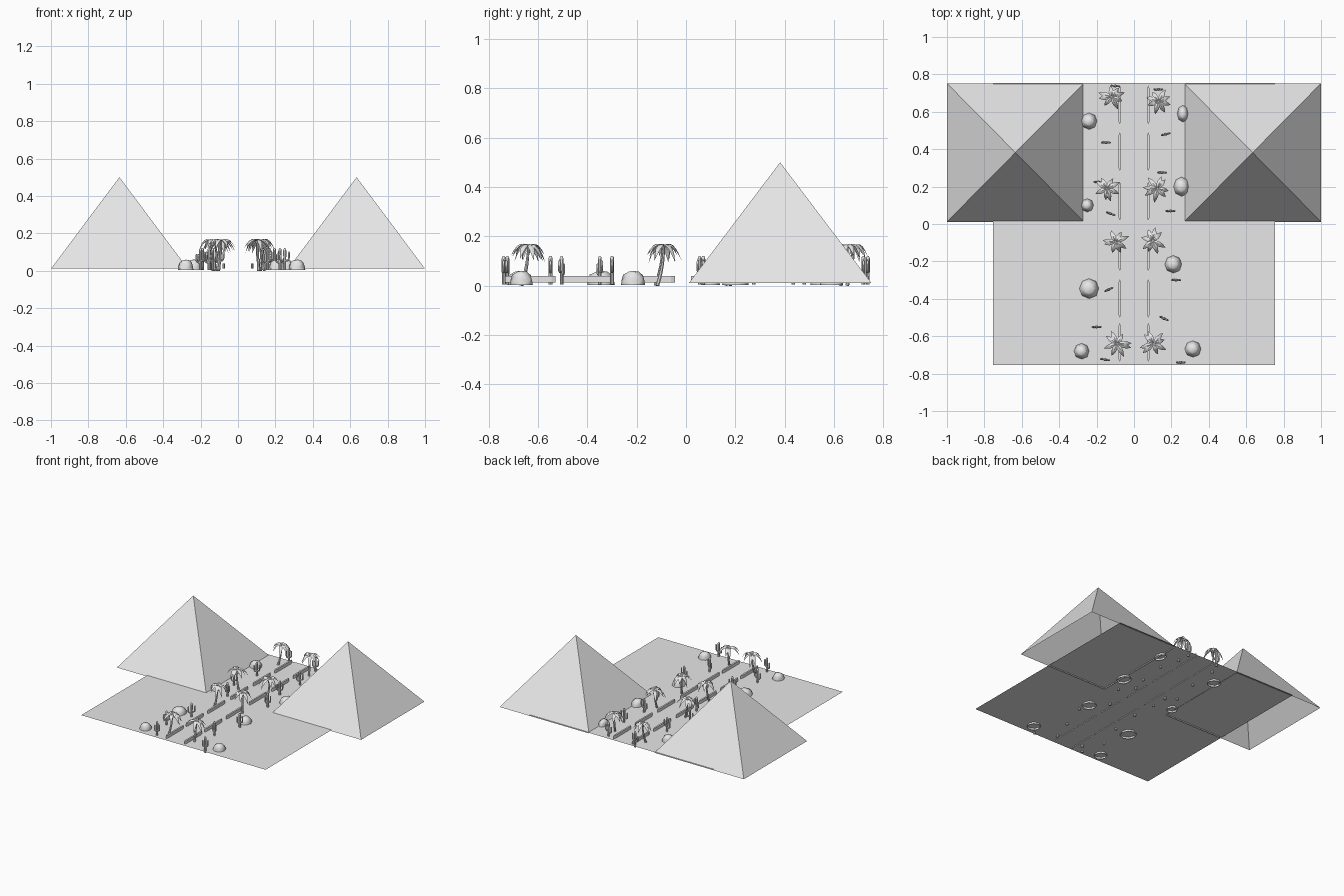
import bpy, bmesh, math, random
from mathutils import Vector, Matrix

random.seed(4)
cube = bpy.data.objects.get("Cube")
if cube:
    bpy.data.objects.remove(cube)

stone = bpy.data.materials.new("plain_grey")
stone.use_nodes = True
GREY = (0.8, 0.8, 0.8, 1)
stone.diffuse_color = GREY
stone.node_tree.nodes["Principled BSDF"].inputs["Base Color"].default_value = GREY

GROUND = 0.017


def finish(bm, name, smooth=None):
    bmesh.ops.recalc_face_normals(bm, faces=bm.faces)
    mesh = bpy.data.meshes.new(name)
    bm.to_mesh(mesh)
    bm.free()
    mesh.materials.append(stone)
    obj = bpy.data.objects.new(name, mesh)
    bpy.context.collection.objects.link(obj)
    if smooth:
        bpy.ops.object.select_all(action='DESELECT')
        obj.select_set(True)
        bpy.context.view_layer.objects.active = obj
        bpy.ops.object.shade_smooth_by_angle(angle=math.radians(smooth))
    return obj


def place(source, name, x, y, angle=0, scale=(1, 1, 1)):
    obj = bpy.data.objects.new(name, source.data)
    bpy.context.collection.objects.link(obj)
    obj.location = (x, y, 0)
    obj.rotation_euler.z = math.radians(angle)
    obj.scale = scale
    return obj


def tube(bm, path, radii, sides=8):
    """Sweep a ring along a path in the xz plane and cap both ends."""
    rings = []
    pts = [Vector(p) for p in path]
    for i, p in enumerate(pts):
        d = (pts[min(i + 1, len(pts) - 1)] - pts[max(i - 1, 0)]).normalized()
        side = Vector((0, 1, 0))
        up = side.cross(d)
        ring = []
        for k in range(sides):
            a = math.tau * k / sides
            ring.append(bm.verts.new(p + radii[i] * (math.cos(a) * up + math.sin(a) * side)))
        rings.append(ring)
    for r, s in zip(rings, rings[1:]):
        for k in range(sides):
            j = (k + 1) % sides
            bm.faces.new((r[k], r[j], s[j], s[k]))
    bm.faces.new(rings[0])
    bm.faces.new(rings[-1])


# Ground sheet, with a slightly raised road strip
def sheet(name, half_x, half_y, z):
    bm = bmesh.new()
    bm.faces.new([bm.verts.new((sx * half_x, sy * half_y, z))
                  for sx, sy in ((-1, -1), (1, -1), (1, 1), (-1, 1))])
    obj = finish(bm, name)
    if obj.data.polygons[0].normal.z < 0:
        obj.data.flip_normals()
    return obj


sheet("ground", 0.755, 0.755, GROUND)
sheet("road", 0.055, 0.755, GROUND + 0.001)

# Pyramids, open underneath
for side, label in ((-1, "right"), (1, "left")):
    bm = bmesh.new()
    base = [bm.verts.new((side * 0.634 + a * 0.366, 0.382 + b * 0.37, 0.011))
            for a, b in ((-1, -1), (1, -1), (1, 1), (-1, 1))]
    apex = bm.verts.new((side * 0.634, 0.382, 0.5))
    for k in range(4):
        bm.faces.new((base[k], base[(k + 1) % 4], apex))
    finish(bm, label + "_pyramid")

# Low kerb rails with pointed ends along both road edges
for side, label in ((-1, "right"), (1, "left")):
    for n, start in enumerate((-0.735, -0.5, -0.25, 0.02, 0.285, 0.535)):
        bm = bmesh.new()
        outline = [(0, 0), (0.006, 0.012), (0.006, 0.19), (0, 0.205), (-0.006, 0.19), (-0.006, 0.012)]
        face = bm.faces.new([bm.verts.new((side * 0.076 + x, start + y, 0.012)) for x, y in outline])
        top = bmesh.ops.extrude_face_region(bm, geom=[face])
        bmesh.ops.translate(bm, vec=(0, 0, 0.027),
                            verts=[v for v in top["geom"] if isinstance(v, bmesh.types.BMVert)])
        finish(bm, f"{label}_kerb_{n}")


# Palm: leaning tapered trunk and drooping folded leaves
def make_palm(name, x, y, turn):
    bm = bmesh.new()
    path, radii = [], []
    for i in range(7):
        t = i / 6
        path.append((-0.03 * (1 - t) ** 2, 0, 0.16 * t))
        radii.append(0.008 - 0.003 * t)
    tube(bm, path, radii, 7)
    trunk = finish(bm, name + "_trunk", 50)

    bm = bmesh.new()
    count = 8
    for k in range(count):
        heading = math.tau * k / count + random.uniform(-0.25, 0.25)
        length = random.uniform(0.058, 0.078)
        droop = random.uniform(0.105, 0.14)
        spin = Matrix.Rotation(heading, 3, 'Z')
        rows = []
        for i in range(6):
            t = i / 5
            z = 0.157 + 0.075 * t - droop * t * t
            w = 0.002 + 0.011 * math.sin(math.pi * t ** 0.8) if i < 5 else 0.0005
            r = length * t ** 0.95
            rows.append([bm.verts.new(spin @ Vector((r, s * w, z - abs(s) * w * 0.5)))
                         for s in (-1, 0, 1)])
        for a, b in zip(rows, rows[1:]):
            for j in (0, 1):
                bm.faces.new((a[j], b[j], b[j + 1], a[j + 1]))
    leaves = finish(bm, name + "_leaves", 40)
    for obj in (trunk, leaves):
        obj.location = (x, y, 0)
        obj.rotation_euler.z = math.radians(turn)


palm_spots = [(-0.12, 0.68, 60), (0.13, 0.655, 110), (-0.145, 0.19, 160), (0.125, 0.19, 80),
              (-0.1, -0.095, 70), (0.1, -0.09, 120), (-0.09, -0.64, 60), (0.105, -0.64, 100)]
for n, spot in enumerate(palm_spots):
    make_palm(f"palm_{n}", *spot)

# Cactus: ridged column with a domed tip and two bent arms
bm = bmesh.new()
column = [(0.004, 0.0075), (0.04, 0.0075), (0.075, 0.008), (0.105, 0.0085), (0.115, 0.007), (0.121, 0.003)]
tube(bm, [(0, 0, z) for z, r in column], [r for z, r in column], 8)
for side, low, high in ((-1, 0.045, 0.085), (1, 0.055, 0.097)):
    tube(bm, [(0, 0, low), (side * 0.015, 0, low), (side * 0.021, 0, low + 0.006),
              (side * 0.022, 0, low + 0.015), (side * 0.022, 0, high), (side * 0.022, 0, high + 0.005)],
         [0.005, 0.005, 0.005, 0.005, 0.005, 0.002], 8)
cactus = finish(bm, "cactus", 40)
cactus_spots = [(0.13, 0.72, 0), (0.17, 0.48, 15), (0.15, 0.275, 0), (0.195, 0.07, 0), (0.225, -0.3, 0),
                (0.16, -0.505, -25), (0.25, -0.74, 0), (-0.1, 0.738, -5), (-0.15, 0.435, 0),
                (-0.19, 0.225, 0), (-0.125, 0.055, -20), (-0.135, -0.35, 25), (-0.2, -0.55, 0),
                (-0.155, -0.725, -10)]
for n, (x, y, angle) in enumerate(cactus_spots):
    if n == 0:
        cactus.location = (x, y, 0)
    else:
        place(cactus, f"cactus_{n}", x, y, angle)

# Rocks: faceted boulders with steep sides and a rounded top
bm = bmesh.new()
rings = []
for z, r in ((0.003, 1.0), (0.02, 0.97), (0.043, 0.8), (0.055, 0.48)):
    rings.append([bm.verts.new((r * math.cos(math.tau * k / 8) * random.uniform(0.94, 1.02),
                                r * math.sin(math.tau * k / 8) * random.uniform(0.94, 1.02),
                                z + random.uniform(-0.002, 0.002) * (z > 0.01))) for k in range(8)])
for a, b in zip(rings, rings[1:]):
    for k in range(8):
        j = (k + 1) % 8
        bm.faces.new((a[k], a[j], b[j], b[k]))
tip = bm.verts.new((0.05, 0, 0.06))
for k in range(8):
    bm.faces.new((rings[-1][k], rings[-1][(k + 1) % 8], tip))
rock = finish(bm, "rock", 45)
rock_spots = [(-0.24, 0.55, 0.045, 0.047), (-0.25, 0.1, 0.036, 0.038), (0.262, 0.59, 0.033, 0.048),
              (0.255, 0.2, 0.046, 0.055), (0.21, -0.215, 0.048, 0.05), (-0.24, -0.345, 0.055, 0.057),
              (-0.28, -0.68, 0.043, 0.045), (0.315, -0.668, 0.046, 0.047)]
for n, (x, y, rx, ry) in enumerate(rock_spots):
    if n == 0:
        rock.location, rock.scale = (x, y, 0), (rx, ry, 1)
    else:
        place(rock, f"rock_{n}", x, y, 0, (rx, ry, 0.75 + 0.25 * min(1, rx / 0.045)))
